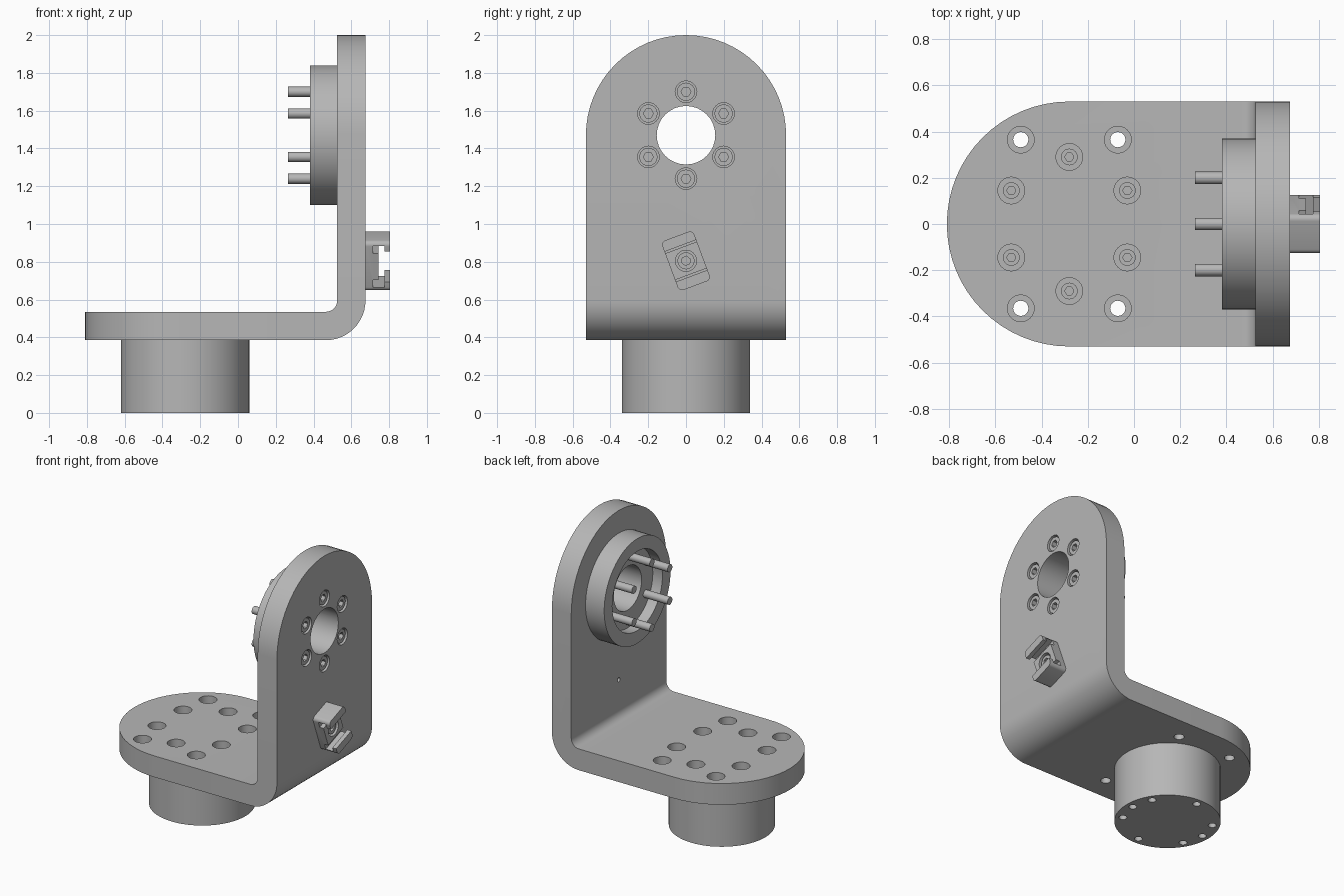
import bpy, bmesh
from math import sin, cos, radians

if "Cube" in bpy.data.objects:
    bpy.data.objects.remove(bpy.data.objects["Cube"])

metal = bpy.data.materials.new("light grey metal")
GREY = (0.47, 0.47, 0.47, 1)
metal.diffuse_color = GREY
metal.use_nodes = True
metal.node_tree.nodes["Principled BSDF"].inputs["Base Color"].default_value = GREY


def arc(cx, cy, r, a, b, n=24):
    steps = [radians(a + (b - a) * i / n) for i in range(n + 1)]
    return [(cx + r * cos(t), cy + r * sin(t)) for t in steps]


def circle(cx, cy, r, n=32):
    return arc(cx, cy, r, 0, 360, n)[:-1]


def prism(name, pts, axis, lo, hi):
    """Extrude a 2D outline along an axis from lo to hi."""
    place = {"x": lambda p, d: (d, p[0], p[1]),
             "y": lambda p, d: (p[0], d, p[1]),
             "z": lambda p, d: (p[0], p[1], d)}[axis]
    bm = bmesh.new()
    low = [bm.verts.new(place(p, lo)) for p in pts]
    high = [bm.verts.new(place(p, hi)) for p in pts]
    bm.faces.new(low)
    bm.faces.new(high)
    for i in range(len(pts)):
        j = (i + 1) % len(pts)
        bm.faces.new((low[i], low[j], high[j], high[i]))
    bmesh.ops.recalc_face_normals(bm, faces=bm.faces)
    mesh = bpy.data.meshes.new(name)
    bm.to_mesh(mesh)
    bm.free()
    mesh.materials.append(metal)
    ob = bpy.data.objects.new(name, mesh)
    bpy.context.collection.objects.link(ob)
    return ob


def cut(ob, pts, axis, lo, hi):
    """Subtract a prism from an object."""
    tool = prism("cutter", pts, axis, lo, hi)
    mod = ob.modifiers.new("cut", "BOOLEAN")
    mod.operation, mod.solver, mod.object = "DIFFERENCE", "EXACT", tool
    bpy.context.view_layer.objects.active = ob
    bpy.ops.object.modifier_apply(modifier=mod.name)
    bpy.data.objects.remove(tool)


def socket_screw(name, u, v, axis, top, head_r, head_h, shank_r, end):
    """Cap screw with a hexagonal socket in its head."""
    head = prism(name + "_head", circle(u, v, head_r, 24), axis, top - head_h, top)
    cut(head, circle(u, v, head_r * 0.55, 6), axis, top - head_h * 0.6, top + 0.1)
    shank = prism(name + "_shank", circle(u, v, shank_r, 20), axis, end, top - head_h)
    return [head, shank]


HALF = 0.53                # half width of both plates
BX, FZ = -0.28, 1.47       # centres of the two rounded ends
Z0, Z1 = 0.385, 0.535      # lower plate
X0, X1 = 0.525, 0.675      # upright plate
parts = []

# Bent bracket with rounded ends
outline = ([(BX - HALF, Z1), (BX - HALF, Z0)]
           + arc(0.465, 0.595, 0.21, -90, 0, 12) + [(X1, 2), (X0, 2)]
           + arc(0.465, 0.595, 0.06, 0, -90, 8))
bracket = prism("bent_bracket", outline, "y", -HALF, HALF)
parts.append(bracket)
cut(bracket, arc(BX, 0, HALF, 90, 270, 32)
    + [(BX, -0.7), (-1, -0.7), (-1, 0.7), (BX, 0.7)], "z", 0.2, 0.7)
cut(bracket, arc(0, FZ, HALF, 0, 180, 32)
    + [(-0.7, FZ), (-0.7, 2.2), (0.7, 2.2), (0.7, FZ)], "x", 0.4, 0.8)
cut(bracket, circle(0, FZ, 0.155), "x", 0.4, 0.8)
cut(bracket, circle(0, 0.805, 0.015, 12), "x", 0.4, 0.6)

# Base drum and cupped flange ring
drum = prism("base_drum", circle(BX, 0, 0.34, 64), "z", 0, Z0)
flange = prism("flange_cup", circle(0, FZ, 0.37, 64), "x", 0.38, X0)
cut(flange, circle(0, FZ, 0.28, 48), "x", 0.3, 0.455)
cut(flange, circle(0, FZ, 0.155), "x", 0.3, 0.6)
parts += [drum, flange]

# Four counterbored mounting holes outside the drum
for x in (BX - 0.21, BX + 0.21):
    for y in (-0.365, 0.365):
        cut(bracket, circle(x, y, 0.058, 24), "z", 0.455, 0.7)
        cut(bracket, circle(x, y, 0.033, 20), "z", 0.3, 0.5)

# Six screws in each bolt circle
for i in range(6):
    a = radians(30 + 60 * i)
    x, y = BX + 0.29 * cos(a), 0.29 * sin(a)
    cut(bracket, circle(x, y, 0.058, 24), "z", 0.43, 0.7)
    cut(drum, circle(x, y, 0.026, 16), "z", -0.1, 0.15)
    parts += socket_screw("base_screw", x, y, "z", 0.47, 0.036, 0.05, 0.02, 0.2)
    y, z = 0.23 * cos(a), FZ + 0.23 * sin(a)
    cut(bracket, circle(y, z, 0.057, 24), "x", 0.6, 0.8)
    parts += socket_screw("flange_screw", y, z, "x", 0.665, 0.048, 0.07, 0.027, 0.265)

# Two dowel holes under the drum
for x in (BX - 0.29, BX + 0.29):
    cut(drum, circle(x, 0, 0.026, 16), "z", -0.1, 0.15)

# Tilted cable clip: base, central pad and hooked ends
side = [(0, 0.14), (0.13, 0.14), (0.13, 0.085), (0.1, 0.085), (0.1, 0.118),
        (0.04, 0.118), (0.04, 0.075), (0.07, 0.075)]
clip = prism("cable_clip", side + [(h, -l) for h, l in reversed(side)],
             "y", -0.09, 0.09)
for sy in (-1, 1):
    for sz in (-1, 1):
        q = 0.025
        corner = [(sy * (0.09 - q + dy), sz * (0.14 - q + dz))
                  for dy, dz in arc(0, 0, q, 0, 90, 6) + [(0, 0.1), (0.1, 0.1), (0.1, 0)]]
        cut(clip, corner, "x", -0.1, 0.2)
cut(clip, circle(0, 0, 0.056, 24), "x", 0.02, 0.2)
clip_parts = [clip] + socket_screw("clip_screw", 0, 0, "x", 0.06, 0.045, 0.035, 0.015, -0.1)
for ob in clip_parts:
    ob.location = (X1, 0, 0.805)
    ob.rotation_euler = (radians(20.5), 0, 0)
parts += clip_parts

# Smooth curved walls, keep edges crisp
bpy.ops.object.select_all(action="DESELECT")
for ob in parts:
    ob.select_set(True)
bpy.context.view_layer.objects.active = bracket
bpy.ops.object.shade_smooth_by_angle(angle=radians(28))
